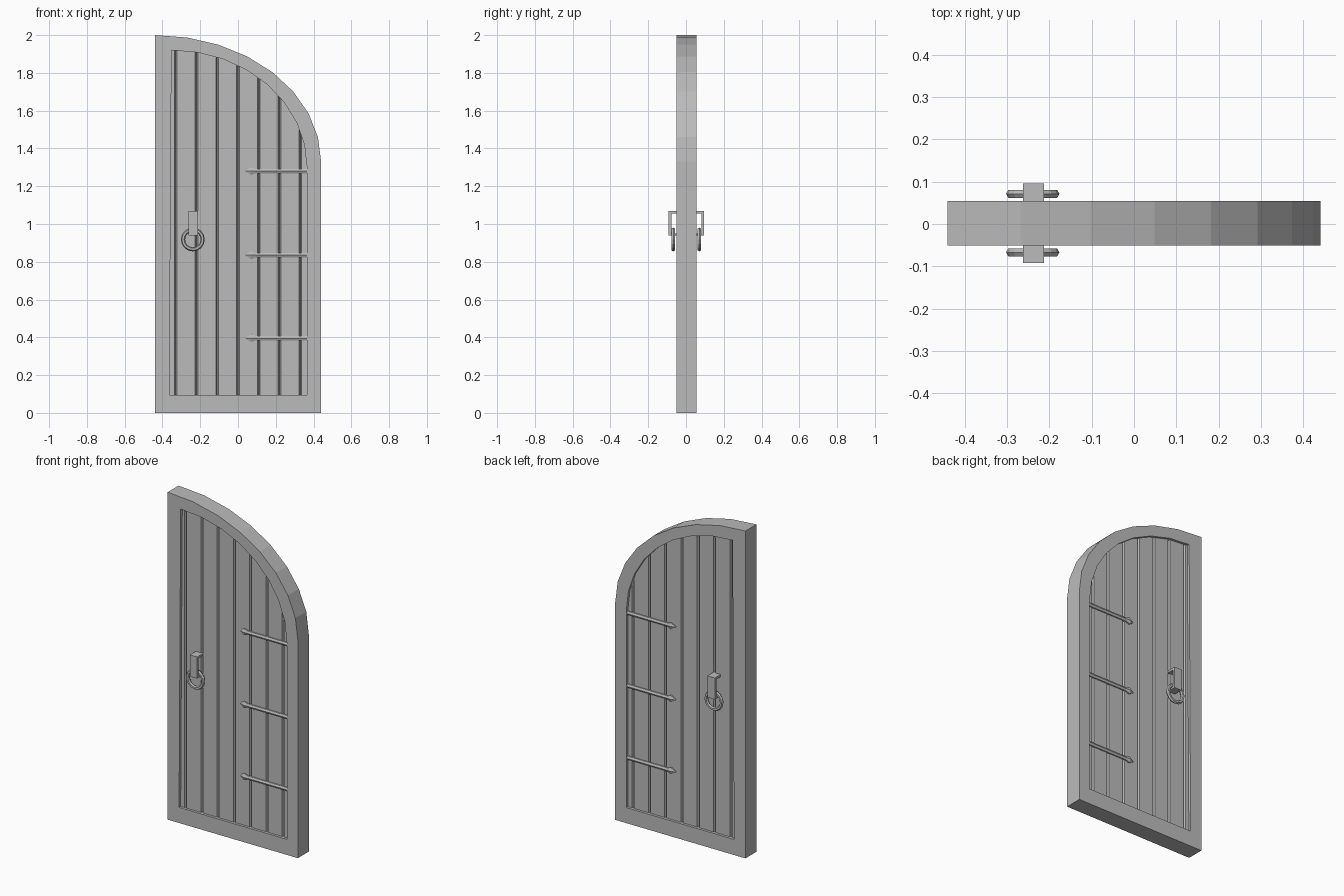
import bpy
import bmesh
import math

if "Cube" in bpy.data.objects:
    bpy.data.objects.remove(bpy.data.objects["Cube"], do_unlink=True)

grey = bpy.data.materials.new("plain grey")
grey.use_nodes = True
colour = (0.5, 0.5, 0.5, 1)
grey.diffuse_color = colour
grey.node_tree.nodes["Principled BSDF"].inputs["Base Color"].default_value = colour

MID_Y = 0.002  # middle of the door's thickness


def loft(name, rings, cyclic=False):
    """Join equal rings of points with quads; cap the ends unless cyclic."""
    bm = bmesh.new()
    loops = [[bm.verts.new(p) for p in ring] for ring in rings]
    count = len(loops[0])
    pairs = list(zip(loops, loops[1:]))
    if cyclic:
        pairs.append((loops[-1], loops[0]))
    else:
        bm.faces.new(loops[0])
        bm.faces.new(loops[-1])
    for a, b in pairs:
        for i in range(count):
            j = (i + 1) % count
            bm.faces.new((a[i], a[j], b[j], b[i]))
    bmesh.ops.recalc_face_normals(bm, faces=bm.faces)
    mesh = bpy.data.meshes.new(name)
    bm.to_mesh(mesh)
    bm.free()
    mesh.materials.append(grey)
    obj = bpy.data.objects.new(name, mesh)
    bpy.context.collection.objects.link(obj)
    return obj


def door_outline(left, top_left, right, bottom, spring, top, steps=8):
    """Half-arch outline: straight sides with a quarter ellipse on top."""
    points = [(left, bottom), (right, bottom)]
    for i in range(steps + 1):
        a = math.pi / 2 * i / steps
        points.append((top_left + (right - top_left) * math.cos(a),
                       spring + (top - spring) * math.sin(a)))
    return points


def at_depth(points, y):
    return [(x, MID_Y + y, z) for x, z in points]


# Arched frame
outer = door_outline(-0.44, -0.44, 0.44, 0, 1.33, 2)
inner = door_outline(-0.363, -0.352, 0.365, 0.095, 1.30, 1.92)
HALF = 0.0525
loft("frame", [at_depth(outer, -HALF), at_depth(outer, HALF),
               at_depth(inner, HALF), at_depth(inner, -HALF)], cyclic=True)


# Planks, chamfered so that V grooves form between them
def plank_outline(x0, x1):
    points = [(x0, 0.05), (x1, 0.05)]
    for i in range(6):
        x = x1 + (x0 - x1) * i / 5
        u = min(1, (x + 0.40) / 0.80)
        points.append((x, 1.315 + 0.645 * math.sqrt(1 - u * u)))
    return points


edges = [-0.40] + [0.11 * i for i in range(-3, 4)] + [0.40]
FACE, GROOVE = 0.037, 0.007
for n, (x0, x1) in enumerate(zip(edges, edges[1:])):
    wide = plank_outline(x0, x1)
    slim = plank_outline(x0 + GROOVE, x1 - GROOVE)
    loft(f"plank_{n + 1}", [at_depth(slim, -FACE), at_depth(wide, -0.02),
                            at_depth(wide, 0.02), at_depth(slim, FACE)])


# Hinge straps with arrow tips
def strap(name, side, z):
    stations = [(0.04, 0.003), (0.07, 0.021), (0.095, 0.012), (0.37, 0.012)]
    rings = []
    for x, r in stations:
        ring = []
        for k in range(6):
            a = math.pi * k / 3
            ring.append((x, MID_Y + side * 0.038 + min(r, 0.014) * math.cos(a),
                         z + r * 1.1 * math.sin(a)))
        rings.append(ring)
    loft(name, rings)


# Bracket: a bent strip standing off the door
def bracket(name, side):
    far, near, thick = 0.0935, 0.03, 0.014
    profile = [(near, 1.07), (far, 1.07), (far, 0.938), (near, 0.938),
               (near, 0.95), (far - thick, 0.95), (far - thick, 1.056),
               (near, 1.056)]
    loft(name, [[(x, MID_Y + side * y, z) for y, z in profile]
                for x in (-0.262, -0.212)])


# Pull ring hanging from the bracket
def pull_ring(name, side):
    rings = []
    for i in range(16):
        a = math.tau * i / 16
        ring = []
        for k in range(6):
            b = math.tau * k / 6
            r = 0.052 + 0.011 * math.cos(b)
            ring.append((-0.239 + r * math.cos(a),
                         MID_Y + side * 0.069 + 0.011 * math.sin(b),
                         0.918 + r * math.sin(a)))
        rings.append(ring)
    loft(name, rings, cyclic=True)


for label, side in (("front", -1), ("back", 1)):
    for level, z in (("lower", 0.395), ("middle", 0.835), ("upper", 1.28)):
        strap(f"{label}_{level}_strap", side, z)
    bracket(f"{label}_bracket", side)
    pull_ring(f"{label}_pull_ring", side)
